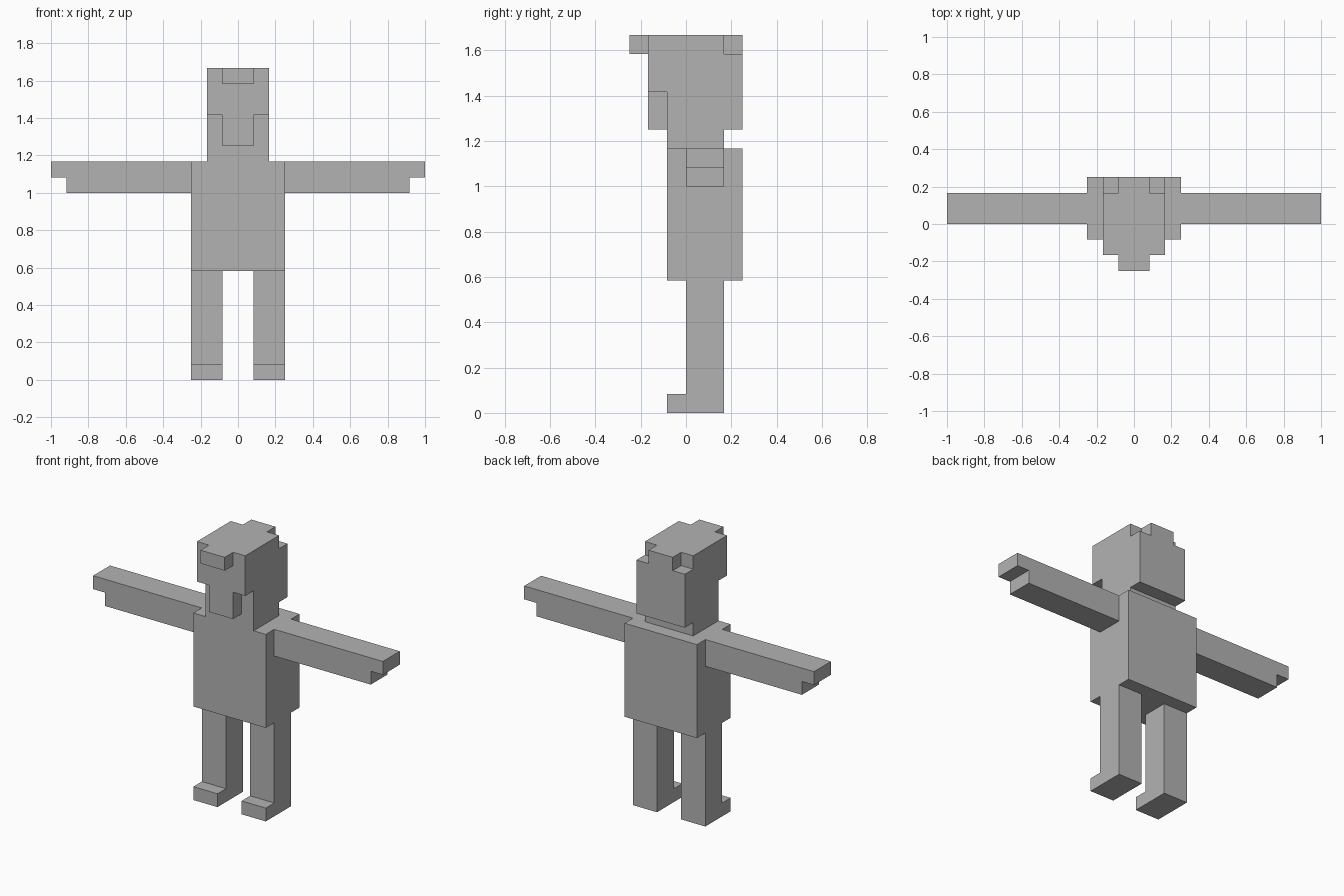
import bpy
import bmesh
from mathutils import Vector

U = 1 / 12  # one block of the model's grid

default_cube = bpy.data.objects.get("Cube")
if default_cube:
    bpy.data.objects.remove(default_cube, do_unlink=True)

grey = bpy.data.materials.new("plain grey")
grey.use_nodes = True
colour = (0.45, 0.45, 0.45, 1)
grey.diffuse_color = colour
grey.node_tree.nodes["Principled BSDF"].inputs["Base Color"].default_value = colour


def extrude(name, outline, place, depth):
    """Extrude a flat outline; place maps (a, b) to a 3D point in blocks."""
    bm = bmesh.new()
    face = bm.faces.new([bm.verts.new(Vector(place(a, b)) * U) for a, b in outline])
    moved = bmesh.ops.extrude_face_region(bm, geom=[face])["geom"]
    verts = [v for v in moved if isinstance(v, bmesh.types.BMVert)]
    bmesh.ops.translate(bm, verts=verts, vec=Vector(depth) * U)
    bmesh.ops.recalc_face_normals(bm, faces=bm.faces)
    mesh = bpy.data.meshes.new(name)
    bm.to_mesh(mesh)
    bm.free()
    mesh.materials.append(grey)
    obj = bpy.data.objects.new(name, mesh)
    bpy.context.collection.objects.link(obj)
    return obj


def box(name, low, high):
    (x0, y0, z0), (x1, y1, z1) = low, high
    outline = [(x0, y0), (x1, y0), (x1, y1), (x0, y1)]
    return extrude(name, outline, lambda x, y: (x, y, z0), (0, 0, z1 - z0))


def cut(target, low, high):
    """Remove a block from the target."""
    cutter = box("cutter", low, high)
    cutter.hide_render = True
    mod = target.modifiers.new("notch", "BOOLEAN")
    mod.operation = "DIFFERENCE"
    mod.solver = "EXACT"
    mod.object = cutter
    bpy.context.view_layer.objects.active = target
    bpy.ops.object.modifier_apply(modifier=mod.name)
    bpy.data.objects.remove(cutter, do_unlink=True)


# Torso
box("torso", (-3, -1, 7), (3, 3, 14))

# Legs with feet, and arms with notched hands
leg_side = [(-1, 0), (2, 0), (2, 7), (0, 7), (0, 1), (-1, 1)]
arm_front = [(3, 12), (11, 12), (11, 13), (12, 13), (12, 14), (3, 14)]
for side, s in (("left", 1), ("right", -1)):
    extrude(side + "_leg", leg_side, lambda y, z: (s, y, z), (2 * s, 0, 0))
    extrude(side + "_arm", arm_front, lambda x, z: (s * x, 0, z), (0, 2, 0))

# Head and neck from one side profile
head_side = [(-1, 14), (2, 14), (2, 15), (3, 15), (3, 20),
             (-3, 20), (-3, 19), (-2, 19), (-2, 15), (-1, 15)]
head = extrude("head", head_side, lambda y, z: (-2, y, z), (4, 0, 0))

# Narrow the brim and the jaw, and notch the upper back corners
for x0, x1 in ((1, 3), (-3, -1)):
    cut(head, (x0, -4, 18), (x1, -2, 21))
    cut(head, (x0, -4, 14.5), (x1, -1, 17))
    cut(head, (x0, 2, 19), (x1, 4, 21))
